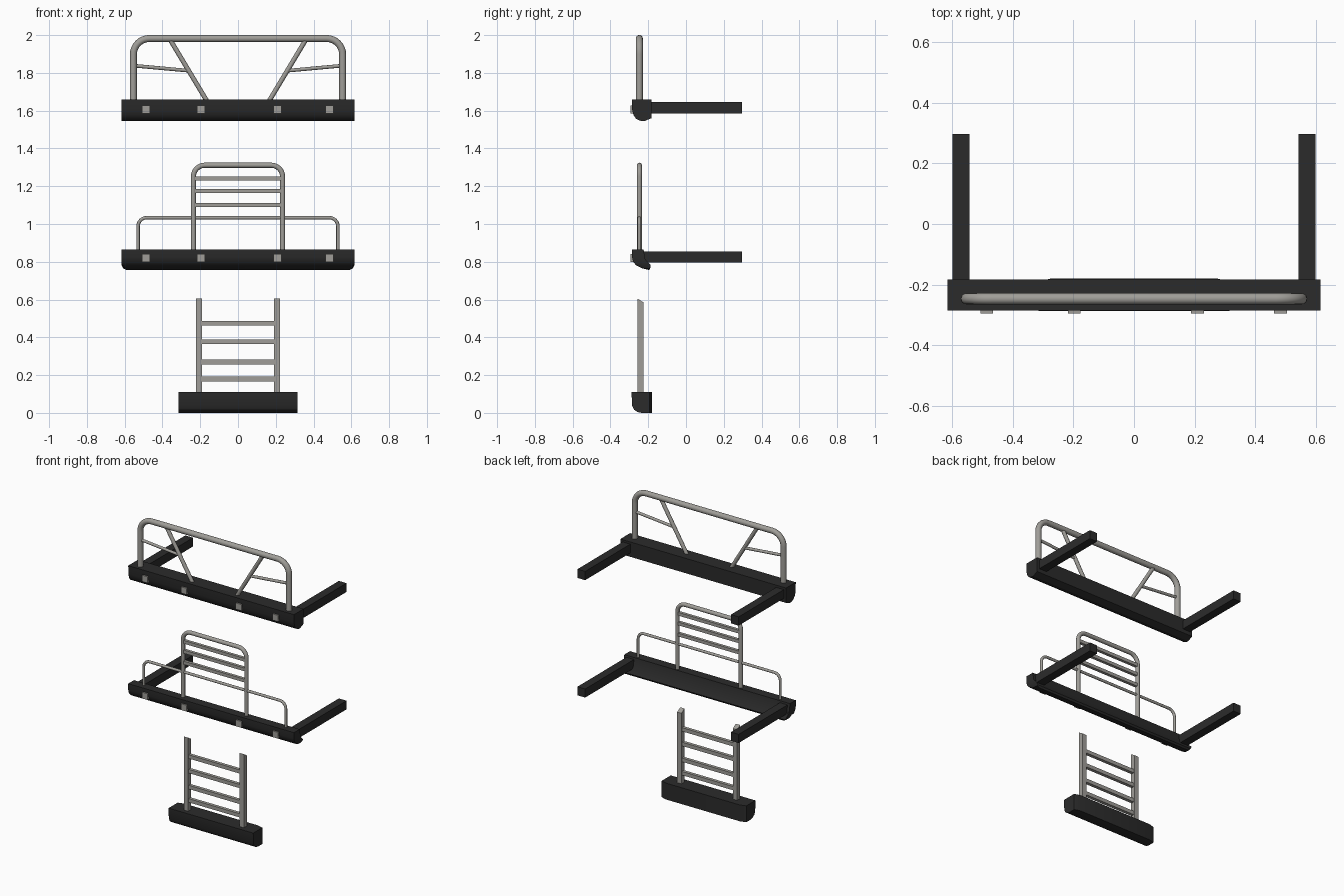
import bpy, bmesh, math
from mathutils import Vector

if "Cube" in bpy.data.objects:
    bpy.data.objects.remove(bpy.data.objects["Cube"])


def mat(name, c):
    m = bpy.data.materials.new(name)
    m.diffuse_color = (*c, 1)
    m.use_nodes = True
    m.node_tree.nodes["Principled BSDF"].inputs["Base Color"].default_value = m.diffuse_color
    return m


BLACK = mat("black_paint", (0.024, 0.024, 0.024))
STEEL = mat("grey_steel", (0.35, 0.34, 0.315))
TY = -0.247  # depth of all tube work


def finish(name, bm, m, smooth=None):
    bmesh.ops.recalc_face_normals(bm, faces=bm.faces[:])
    me = bpy.data.meshes.new(name)
    bm.to_mesh(me)
    bm.free()
    me.materials.append(m)
    ob = bpy.data.objects.new(name, me)
    bpy.context.collection.objects.link(ob)
    if smooth:
        bpy.ops.object.select_all(action='DESELECT')
        ob.select_set(True)
        bpy.context.view_layer.objects.active = ob
        bpy.ops.object.shade_smooth_by_angle(angle=math.radians(smooth))
    return ob


def box(name, x0, x1, y0, y1, z0, z1, m, slope=0.0):
    """Box; slope lowers the top rear edge."""
    bm = bmesh.new()
    bmesh.ops.create_cube(bm, size=1)
    for v in bm.verts:
        top, rear = v.co.z > 0, v.co.y > 0
        v.co = (x1 if v.co.x > 0 else x0, y1 if rear else y0,
                (z1 - (slope if rear else 0)) if top else z0)
    return finish(name, bm, m)


def beam(name, profile, sections):
    """Loft a (y, z) profile along x; each section is (x, lowest z, rearmost y)."""
    bm = bmesh.new()
    rings = [[bm.verts.new((x, min(y, ymax), max(z, zmin))) for y, z in profile]
             for x, zmin, ymax in sections]
    n = len(profile)
    for a, b in zip(rings, rings[1:]):
        for i in range(n):
            j = (i + 1) % n
            bm.faces.new((a[i], a[j], b[j], b[i]))
    bm.faces.new(rings[0])
    bm.faces.new(rings[-1])
    bmesh.ops.remove_doubles(bm, verts=bm.verts[:], dist=1e-4)
    return finish(name, bm, BLACK, 28)


def tube(name, pts, r, sides=16):
    """Sweep a circle along (x, z) points lying in the tube plane."""
    p = [Vector((x, TY, z)) for x, z in pts]
    bm = bmesh.new()
    rings = []
    for i, c in enumerate(p):
        d1 = (c - p[max(i - 1, 0)]).normalized()
        d2 = (p[min(i + 1, len(p) - 1)] - c).normalized()
        t = (d1 + d2).normalized()
        side = Vector((-t.z, 0, t.x))
        ring = []
        for k in range(sides):
            a = math.tau * k / sides
            ring.append(bm.verts.new(c + side * (r * math.cos(a)) + Vector((0, r * math.sin(a), 0))))
        rings.append(ring)
    for a, b in zip(rings, rings[1:]):
        for k in range(sides):
            l = (k + 1) % sides
            bm.faces.new((a[k], a[l], b[l], b[k]))
    bm.faces.new(rings[0])
    bm.faces.new(rings[-1])
    return finish(name, bm, STEEL, 40)


def hoop(name, hx, z0, z1, cr, r):
    """Upside-down U tube with rounded corners."""
    right = [(hx, z0)]
    for k in range(9):
        a = math.pi / 2 * k / 8
        right.append((hx - cr + cr * math.cos(a), z1 - cr + cr * math.sin(a)))
    return tube(name, right + [(-x, z) for x, z in reversed(right)], r)


def arms_and_plates(prefix, z0, z1, zp):
    for s, side in ((-1, "left"), (1, "right")):
        x0, x1 = sorted((s * 0.543, s * 0.600))
        box(f"{prefix}_{side}_arm", x0, x1, -0.235, 0.297, z0, z1, BLACK)
    for i, x in enumerate((-0.487, -0.197, 0.21, 0.484)):
        box(f"{prefix}_plate_{i + 1}", x - 0.021, x + 0.021, -0.295, -0.26,
            zp - 0.021, zp + 0.021, STEEL)


# upper bumper: beam, arms, wide hoop and braces
beam("upper_beam",
     [(-0.286, 1.66), (-0.183, 1.66), (-0.183, 1.56), (-0.222, 1.544), (-0.245, 1.547),
      (-0.265, 1.558), (-0.278, 1.577), (-0.285, 1.605)],
     [(-0.617, 0, 0), (0.617, 0, 0)])
arms_and_plates("upper", 1.586, 1.645, 1.607)
hoop("upper_hoop", 0.554, 1.64, 1.982, 0.085, 0.0185)
for s, side in ((-1, "left"), (1, "right")):
    tube(f"upper_{side}_diagonal", [(s * 0.362, 1.98), (s * 0.158, 1.64)], 0.0125)
    tube(f"upper_{side}_strut", [(s * 0.55, 1.838), (s * 0.265, 1.812)], 0.0095)

# middle bumper: beam with cut lower corners, arms, two hoops and bars
beam("middle_beam",
     [(-0.286, 0.866), (-0.225, 0.866), (-0.215, 0.81), (-0.188, 0.768), (-0.195, 0.756),
      (-0.235, 0.766), (-0.265, 0.782), (-0.28, 0.802), (-0.286, 0.825)],
     [(-0.617, 0.785, 0), (-0.608, 0.765, 0), (-0.59, 0, 0),
      (0.59, 0, 0), (0.608, 0.765, 0), (0.617, 0.785, 0)])
arms_and_plates("middle", 0.796, 0.854, 0.82)
hoop("middle_tall_hoop", 0.236, 0.85, 1.311, 0.06, 0.0135)
hoop("middle_low_hoop", 0.529, 0.85, 1.033, 0.045, 0.009)
for i, z in enumerate((1.10, 1.175, 1.24)):
    box(f"middle_bar_{i + 1}", -0.236, 0.236, TY - 0.01, TY + 0.01, z - 0.011, z + 0.011, STEEL)

# ladder: base with tapered rear corners, rails and rungs
beam("ladder_base",
     [(-0.288, 0.11), (-0.180, 0.11), (-0.180, 0.0), (-0.235, 0.0), (-0.258, 0.005),
      (-0.276, 0.018), (-0.286, 0.04)],
     [(-0.315, 0, -0.192), (-0.275, 0, 0), (0.275, 0, 0), (0.315, 0, -0.192)])
for s, side in ((-1, "left"), (1, "right")):
    x0, x1 = sorted((s * 0.191, s * 0.223))
    box(f"ladder_{side}_rail", x0, x1, -0.257, -0.225, 0.09, 0.605, STEEL, slope=0.02)
for i, z in enumerate((0.18, 0.27, 0.377, 0.475)):
    box(f"ladder_rung_{i + 1}", -0.2, 0.2, -0.251, -0.229, z - 0.0125, z + 0.0125, STEEL)
